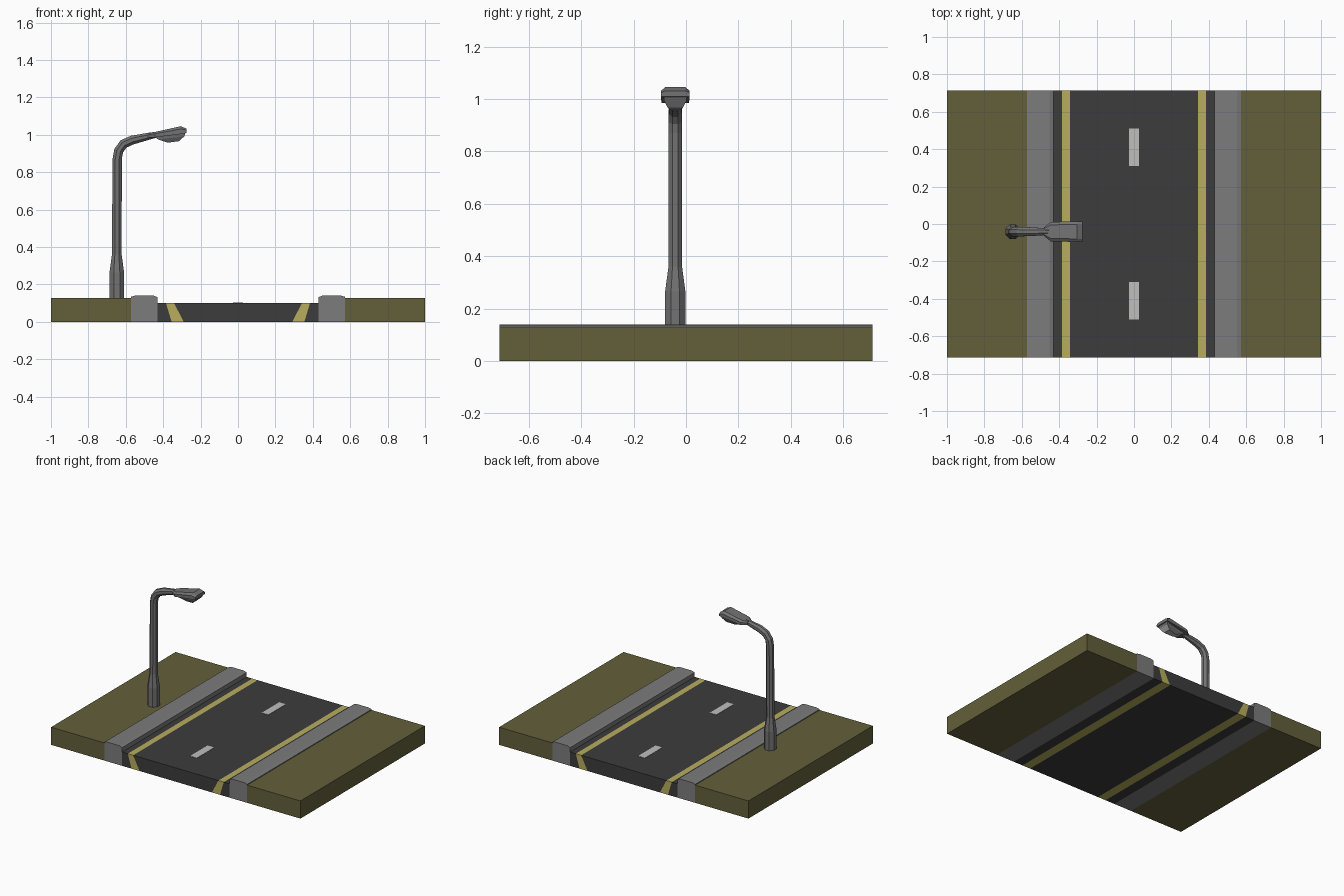
import bpy, bmesh, math
from mathutils import Vector

if "Cube" in bpy.data.objects:
    bpy.data.objects.remove(bpy.data.objects["Cube"])

HALF_Y = 0.713
LAMP_Y = -0.041


def material(name, rgb):
    m = bpy.data.materials.new(name)
    m.diffuse_color = (*rgb, 1)
    m.use_nodes = True
    m.node_tree.nodes["Principled BSDF"].inputs["Base Color"].default_value = m.diffuse_color
    return m


GRASS = material("olive grass", (0.125, 0.115, 0.043))
KERB = material("kerb grey", (0.20, 0.20, 0.20))
ROAD = material("asphalt", (0.045, 0.045, 0.045))
YELLOW = material("line yellow", (0.48, 0.42, 0.11))
WHITE = material("dash white", (0.52, 0.52, 0.51))
METAL = material("lamp grey", (0.17, 0.17, 0.17))
LENS = material("lens light grey", (0.50, 0.50, 0.50))


def finish(name, bm, mats):
    bmesh.ops.recalc_face_normals(bm, faces=bm.faces)
    me = bpy.data.meshes.new(name)
    bm.to_mesh(me)
    bm.free()
    for m in mats:
        me.materials.append(m)
    ob = bpy.data.objects.new(name, me)
    bpy.context.collection.objects.link(ob)
    return ob


def extrude_y(name, profile, mat, y0=-HALF_Y, y1=HALF_Y):
    """Closed prism from an (x, z) profile."""
    return loft(name, [[(x, y, z) for x, z in profile] for y in (y0, y1)], [mat])


def loft(name, rings, mats, rule=None):
    """Skin a list of equal rings and cap both ends."""
    bm = bmesh.new()
    vs = [[bm.verts.new(p) for p in r] for r in rings]
    n = len(vs[0])
    for a, b in zip(vs, vs[1:]):
        for i in range(n):
            j = (i + 1) % n
            bm.faces.new((a[i], a[j], b[j], b[i]))
    bm.faces.new(vs[0])
    bm.faces.new(vs[-1])
    bmesh.ops.recalc_face_normals(bm, faces=bm.faces)
    if rule:
        for f in bm.faces:
            f.material_index = rule(f)
    return finish(name, bm, mats)


# Verges and kerbs, mirrored about the road
for side, s in (("left", -1), ("right", 1)):
    extrude_y("verge_" + side,
              [(s * x, z) for x, z in ((1, 0), (1, 0.128), (0.573, 0.128), (0.573, 0))], GRASS)
    extrude_y("kerb_" + side,
              [(s * x, z) for x, z in ((0.573, 0), (0.573, 0.134), (0.55, 0.14),
                                       (0.452, 0.14), (0.43, 0.132), (0.43, 0))], KERB)

# Road block: strips across x, with slanted yellow lines running through it
top_x = (-0.43, -0.385, -0.342, 0.342, 0.385, 0.43)
low_x = (-0.43, -0.355, -0.29, 0.29, 0.355, 0.43)
bm = bmesh.new()
grid = [[[bm.verts.new((x, y, z)) for x in xs] for xs, z in ((top_x, 0.1), (low_x, 0))]
        for y in (-HALF_Y, HALF_Y)]
(ft, fb), (bt, bb) = grid
for i in range(5):
    for a, b in ((ft, bt), (bt, bb), (bb, fb), (fb, ft)):
        f = bm.faces.new((a[i], a[i + 1], b[i + 1], b[i]))
        f.material_index = i % 2
for i in (0, 5):
    bm.faces.new((ft[i], bt[i], bb[i], fb[i]))
finish("road", bm, [ROAD, YELLOW])

# Centre dashes as thin plates
for name, y in (("dash_front", -0.41), ("dash_back", 0.41)):
    extrude_y(name, [(-0.027, 0.099), (0.027, 0.099), (0.027, 0.102), (-0.027, 0.102)],
              WHITE, y - 0.1, y + 0.1)

# Lamp post: octagon swept along a bent path of (x, z, radius)
path = [(-0.648, 0.12, 0.042), (-0.648, 0.265, 0.042), (-0.648, 0.36, 0.028),
        (-0.646, 0.87, 0.027), (-0.638, 0.915, 0.027), (-0.612, 0.951, 0.027),
        (-0.565, 0.972, 0.026), (-0.46, 0.996, 0.019), (-0.41, 1.003, 0.014)]
rings = []
for k, (x, z, r) in enumerate(path):
    a, b = path[max(k - 1, 0)], path[min(k + 1, len(path) - 1)]
    t = Vector((b[0] - a[0], 0, b[1] - a[1])).normalized()
    if k < 4:
        t = Vector((0, 0, 1))
    side = Vector((t.z, 0, -t.x))
    ring = []
    for i in range(8):
        g = math.radians(22.5 + 45 * i)
        ring.append(Vector((x, LAMP_Y, z)) + side * r * math.cos(g)
                    + Vector((0, r * math.sin(g), 0)))
    rings.append(ring)
loft("lamp_post", rings, [METAL])

# Lamp head: chamfered hood that widens from the arm, (x, half width, bottom, top)
rings = []
for x, w, lo, hi in ((-0.48, 0.024, 0.985, 1.008), (-0.445, 0.052, 0.986, 1.015),
                     (-0.305, 0.055, 1.004, 1.046), (-0.275, 0.055, 1.010, 1.032)):
    c = (hi - lo) * 0.35
    rings.append([(x, LAMP_Y + u * w, z) for u, z in
                  ((-1, lo), (-1, hi - c), (-0.7, hi), (0.7, hi), (1, hi - c), (1, lo))])
loft("lamp_hood", rings, [METAL])

# Bowl under the hood, narrowing to a pale lens on its underside
rings = []
for x0, x1, z0, z1, w in ((-0.45, -0.28, 0.990, 1.012, 0.045),
                          (-0.425, -0.287, 0.974, 0.992, 0.042),
                          (-0.375, -0.315, 0.958, 0.966, 0.028)):
    rings.append([(x, LAMP_Y + y, z) for x, y, z in
                  ((x0, -w * 0.6, z0), (x1, -w, z1), (x1, w, z1), (x0, w * 0.6, z0))])
loft("lamp_bowl", rings, [METAL, LENS],
     lambda f: 1 if f.normal.z < -0.9 or
     (f.normal.x > 0.3 and f.calc_center_median().z < 0.985) else 0)
